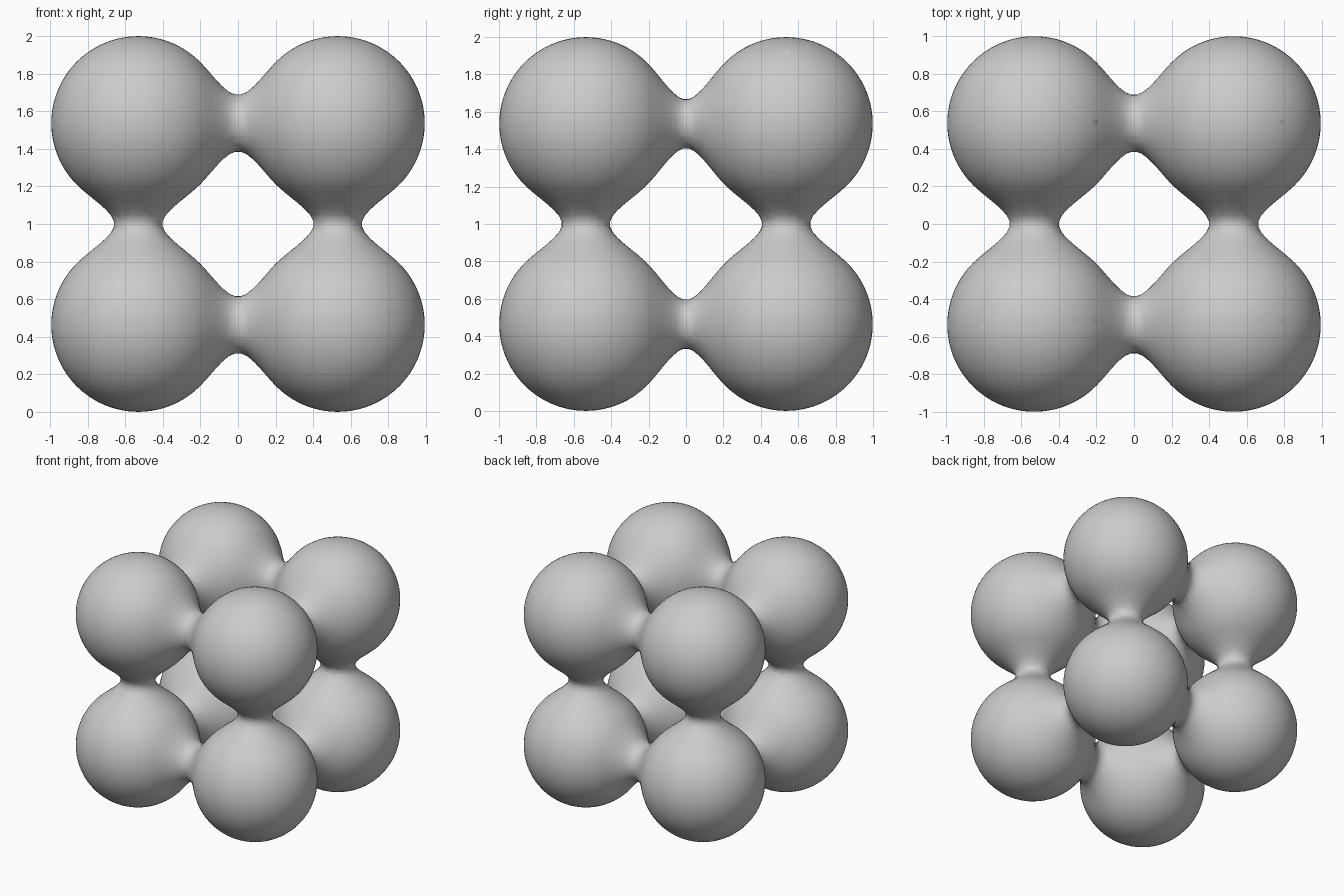
import bpy
from itertools import product

if "Cube" in bpy.data.objects:
    bpy.data.objects.remove(bpy.data.objects["Cube"])

# Eight blended blobs at the corners of a cube
cx, cy, cz = 0.530, 0.5355, 0.5360
meta = bpy.data.metaballs.new("blob_source")
meta.resolution = meta.render_resolution = 0.03
meta.threshold = 0.6
for sx, sy, sz in product((-1, 1), repeat=3):
    ball = meta.elements.new(type='BALL')
    ball.co = (sx * cx, sy * cy, sz * cz)
    ball.radius = 0.805
    ball.stiffness = 2.0
source = bpy.data.objects.new("blob_source", meta)
bpy.context.scene.collection.objects.link(source)
bpy.context.view_layer.update()

# Turn the blended surface into a smooth mesh
deps = bpy.context.evaluated_depsgraph_get()
mesh = bpy.data.meshes.new_from_object(source.evaluated_get(deps))
mesh.name = "blob_cluster"
bpy.data.objects.remove(source)
mesh.materials.clear()
for p in mesh.polygons:
    p.use_smooth = True
cluster = bpy.data.objects.new("blob_cluster", mesh)
bpy.context.scene.collection.objects.link(cluster)

# Stand it on the ground
for v in mesh.vertices:
    v.co.z += 1.0
mesh.update()
